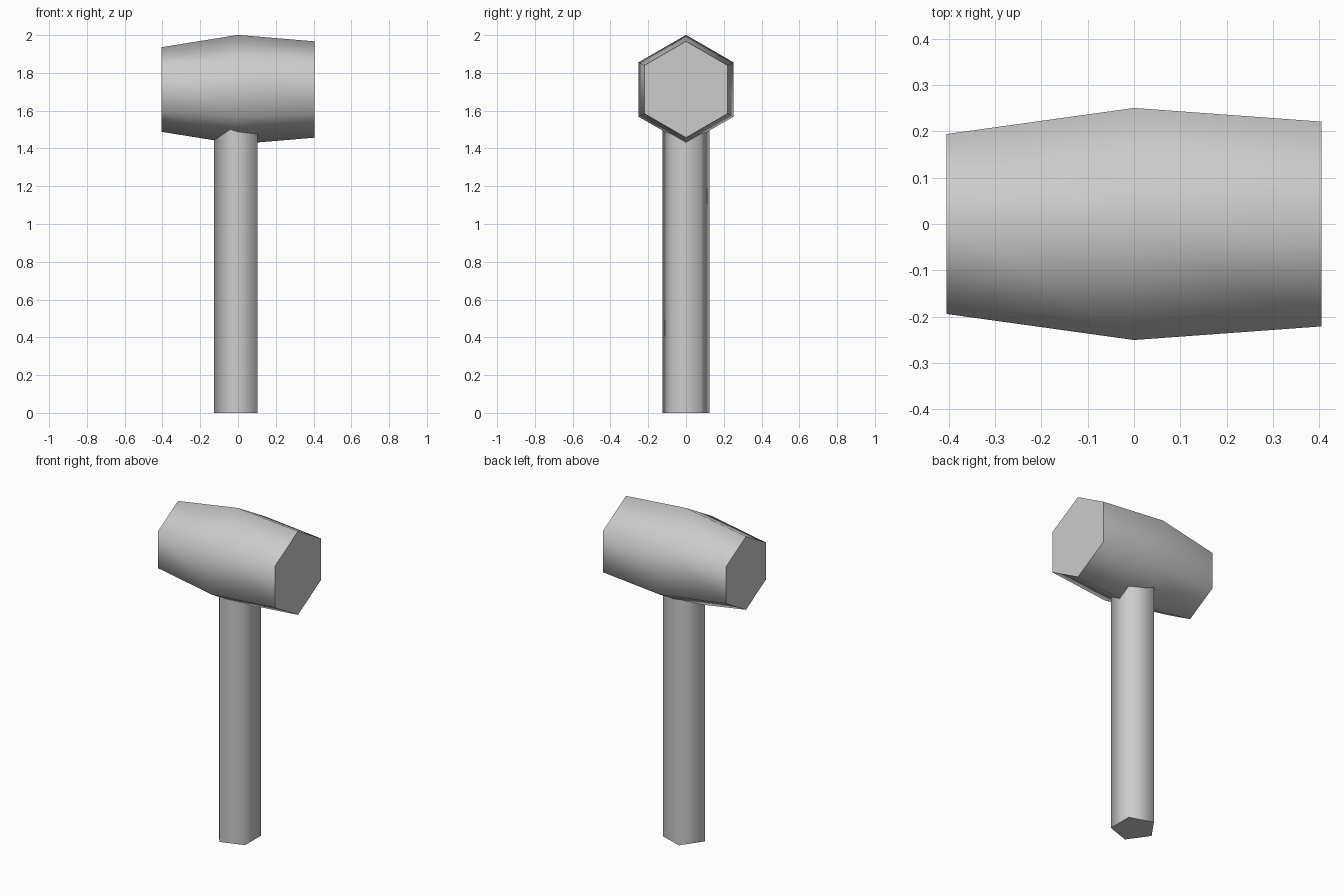
import bpy, bmesh, math
from mathutils import Vector

cube = bpy.data.objects.get("Cube")
if cube:
    bpy.data.objects.remove(cube, do_unlink=True)

grey = bpy.data.materials.new("light_grey")
grey.use_nodes = True
colour = (0.6, 0.6, 0.6, 1)
grey.diffuse_color = colour
grey.node_tree.nodes["Principled BSDF"].inputs["Base Color"].default_value = colour


def prism(name, rings):
    """Loft polygon rings into a closed solid with smooth sides and flat, sharp-edged caps."""
    bm = bmesh.new()
    loops = [[bm.verts.new(p) for p in ring] for ring in rings]
    n = len(loops[0])
    for a, b in zip(loops, loops[1:]):
        for i in range(n):
            j = (i + 1) % n
            bm.faces.new((a[i], a[j], b[j], b[i])).smooth = True
    for loop in (loops[0], loops[-1]):
        cap = bm.faces.new(loop)
        for edge in cap.edges:
            edge.smooth = False
    bmesh.ops.recalc_face_normals(bm, faces=bm.faces)
    mesh = bpy.data.meshes.new(name)
    bm.to_mesh(mesh)
    bm.free()
    mesh.materials.append(grey)
    obj = bpy.data.objects.new(name, mesh)
    bpy.context.collection.objects.link(obj)
    return obj


def polygon(sides, radius, start=0.0):
    step = math.tau / sides
    return [(radius * math.cos(start + i * step), radius * math.sin(start + i * step))
            for i in range(sides)]


# Hexagonal head, widest in the middle, with one end narrower
head_z = 1.712
profile = [(-0.405, 0.224), (0, 0.289), (0.405, 0.255)]
prism("hammer_head", [[Vector((x, y, head_z + z)) for y, z in polygon(6, r, math.pi / 2)]
                      for x, r in profile])

# Five-sided handle, its point towards -x, ending inside the head
section = polygon(5, 0.131, math.pi)
prism("handle", [[Vector((0.97 * x, y, z)) for x, y in section] for z in (0, 1.6)])
